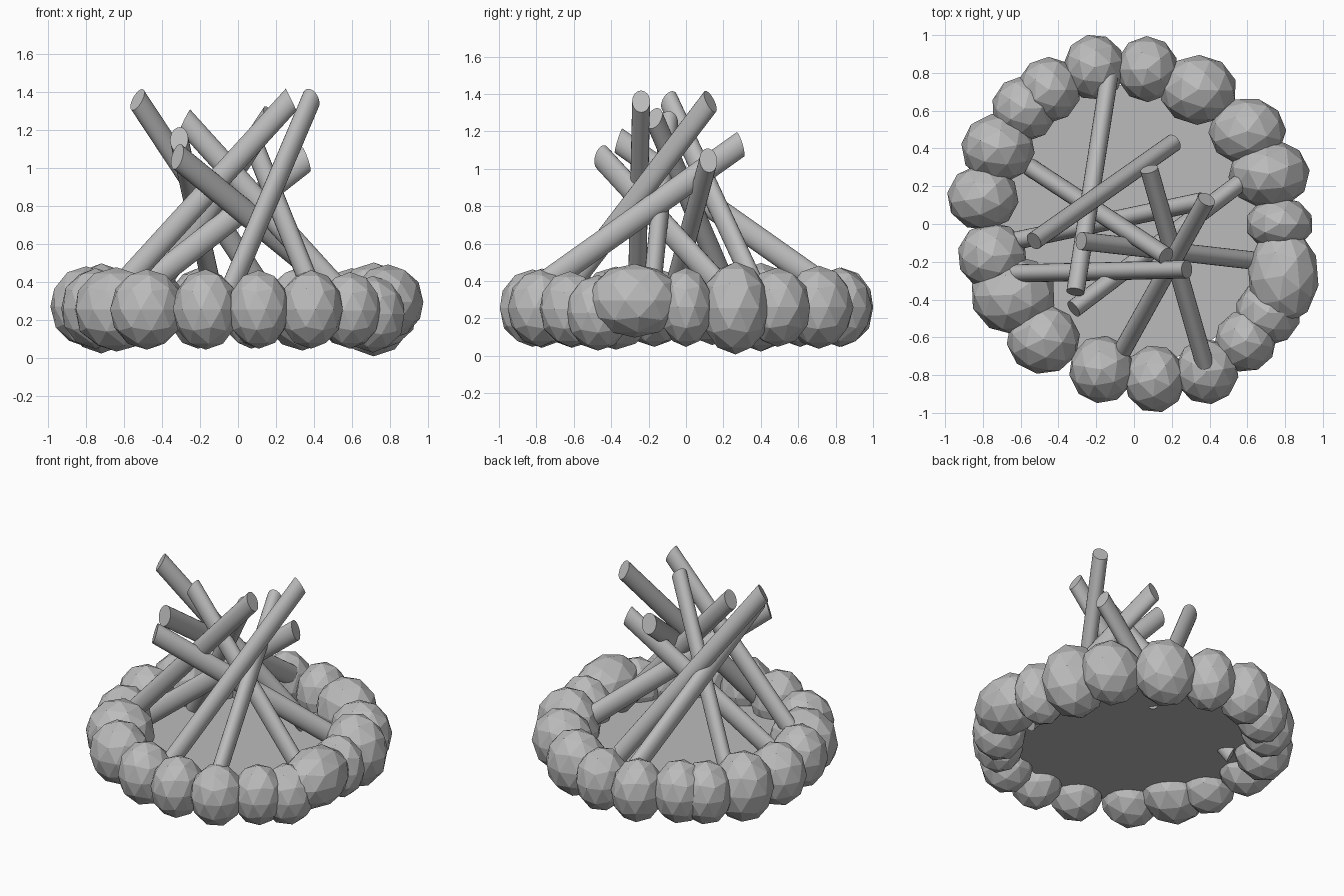
import bpy, math, random
from mathutils import Vector

random.seed(4)
grey = bpy.data.materials.new("ash_grey")
grey.diffuse_color = (0.5, 0.5, 0.5, 1)
STRETCH = 1.5   # logs are taller than wide in cross-section


def finish(name):
    ob = bpy.context.object
    ob.name = name
    ob.data.materials.append(grey)
    return ob


# Ring of faceted stones: x, y, z, then half-sizes x, y, z
stones = [
    (-0.21, 0.83, 0.26, 0.16, 0.17, 0.21), (0.07, 0.82, 0.26, 0.16, 0.17, 0.21),
    (0.34, 0.71, 0.26, 0.20, 0.18, 0.22), (0.60, 0.49, 0.26, 0.20, 0.175, 0.21),
    (0.715, 0.265, 0.255, 0.21, 0.18, 0.245), (0.77, 0.0, 0.26, 0.175, 0.14, 0.21),
    (0.79, -0.275, 0.295, 0.185, 0.25, 0.195), (0.71, -0.47, 0.23, 0.17, 0.17, 0.20),
    (0.59, -0.62, 0.25, 0.16, 0.16, 0.20), (0.385, -0.78, 0.255, 0.165, 0.17, 0.205),
    (0.11, -0.82, 0.255, 0.16, 0.175, 0.205), (-0.17, -0.77, 0.255, 0.17, 0.175, 0.21),
    (-0.48, -0.61, 0.255, 0.19, 0.18, 0.21), (-0.64, -0.375, 0.255, 0.22, 0.205, 0.22),
    (-0.75, -0.17, 0.26, 0.18, 0.175, 0.21), (-0.80, 0.14, 0.27, 0.185, 0.17, 0.21),
    (-0.72, 0.40, 0.26, 0.19, 0.18, 0.235), (-0.58, 0.61, 0.26, 0.17, 0.17, 0.21),
    (-0.45, 0.71, 0.27, 0.165, 0.17, 0.21),
]
for i, (x, y, z, sx, sy, sz) in enumerate(stones):
    bpy.ops.mesh.primitive_ico_sphere_add(subdivisions=2, radius=1)
    ob = finish(f"stone_{i + 1}")
    # turn the facets differently on every stone before stretching it
    a = random.uniform(0, math.tau)
    c, s = math.cos(a), math.sin(a)
    for v in ob.data.vertices:
        p = v.co.copy()
        v.co = (sx * 1.03 * (c * p.x - s * p.y), sy * 1.03 * (s * p.x + c * p.y), sz * 1.01 * p.z)
    ob.location = (x, y, z)

# Flat ash bed inside the ring
bpy.ops.mesh.primitive_circle_add(vertices=48, radius=0.74, fill_type='NGON', location=(0, 0, 0.2))
finish("ash_bed")

# Leaning logs: top end, bottom end
logs = [
    ((-0.53, -0.09, 1.36), (0.21, 0.43, 0.24)),
    ((0.28, -0.24, 1.36), (-0.75, -0.265, 0.23)),
    ((-0.31, -0.36, 1.15), (-0.13, 0.79, 0.34)),
    ((0.17, -0.17, 1.27), (-0.55, 0.30, 0.18)),
    ((0.385, 0.13, 1.36), (-0.10, -0.74, 0.22)),
    ((-0.28, -0.09, 1.25), (0.69, -0.20, 0.18)),
    ((-0.32, -0.45, 1.06), (0.63, 0.27, 0.28)),
    ((0.08, 0.29, 1.13), (0.385, -0.78, 0.37)),
    ((0.36, 0.12, 1.045), (-0.68, -0.10, 0.23)),
]
for i, (top, bottom) in enumerate(logs):
    # build the log round in squashed space, then stretch it upwards
    top = Vector((top[0], top[1], top[2] / STRETCH))
    bottom = Vector((bottom[0], bottom[1], bottom[2] / STRETCH))
    d = top - bottom
    bpy.ops.mesh.primitive_cylinder_add(vertices=24, radius=0.048, depth=d.length)
    ob = finish(f"log_{i + 1}")
    rot = d.to_track_quat('Z', 'Y')
    mid = (top + bottom) / 2
    for v in ob.data.vertices:
        p = rot @ v.co + mid
        v.co = (p.x, p.y, p.z * STRETCH)
    bpy.ops.object.shade_smooth_by_angle(angle=math.radians(40))
